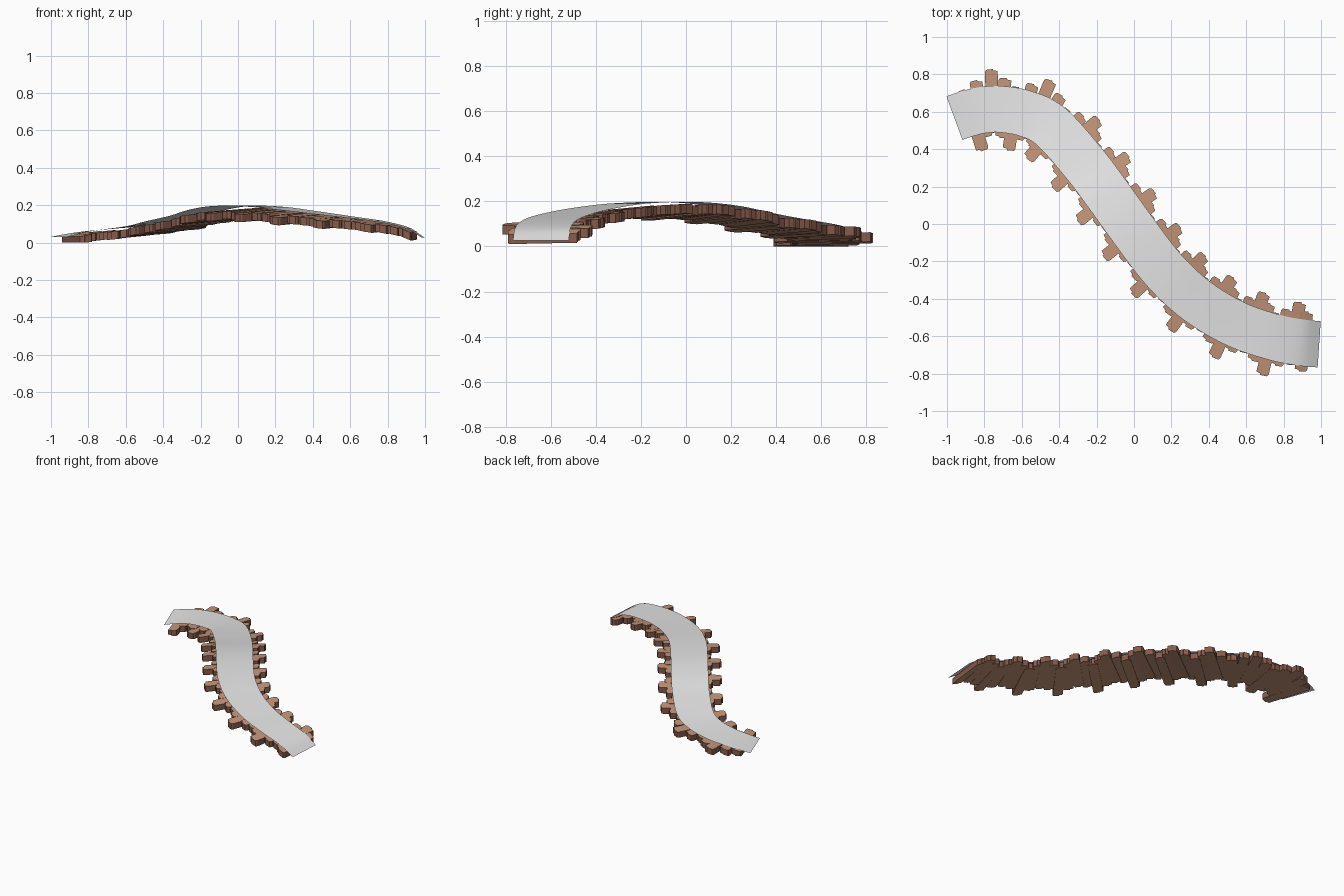
import bpy, bmesh, math
from mathutils import Vector

if "Cube" in bpy.data.objects:
    bpy.data.objects.remove(bpy.data.objects["Cube"])

# Centre line of the walkway
PATH = [Vector(p) for p in [
    (-.96, .566, .03), (-.9, .587, .043), (-.82, .607, .058), (-.72, .614, .07),
    (-.58, .59, .085), (-.445, .522, .106), (-.275, .334, .142), (-.148, .167, .179),
    (-.012, -.022, .197), (.157, -.243, .191), (.333, -.408, .17), (.54, -.533, .143),
    (.75, -.606, .115), (.9, -.635, .08), (.99, -.643, .027)]]


def sample_path(n=24):
    p = [2 * PATH[0] - PATH[1]] + PATH + [2 * PATH[-1] - PATH[-2]]
    out = []
    for i in range(1, len(p) - 2):
        a, b, c, d = p[i - 1:i + 3]
        for k in range(n):
            t = k / n
            out.append(.5 * (2 * b + (c - a) * t + (2 * a - 5 * b + 4 * c - d) * t ** 2
                             + (3 * b - a - 3 * c + d) * t ** 3))
    return out + [PATH[-1]]


PTS = sample_path()
DIST = [0]
for a, b in zip(PTS, PTS[1:]):
    DIST.append(DIST[-1] + (b - a).xy.length)
LENGTH = DIST[-1]


def centre(s):
    s = min(max(s, 0), LENGTH)
    for i in range(len(DIST) - 1):
        if s <= DIST[i + 1]:
            return PTS[i].lerp(PTS[i + 1], (s - DIST[i]) / (DIST[i + 1] - DIST[i]))
    return PTS[-1].copy()


def frame(s):
    """Point, forward direction and left direction at distance s."""
    d = centre(s + .03) - centre(s - .03)
    d /= d.xy.length
    return centre(s), d, Vector((-d.y, d.x, 0))


def material(name, col):
    m = bpy.data.materials.new(name)
    m.diffuse_color = (*col, 1)
    m.use_nodes = True
    m.node_tree.nodes["Principled BSDF"].inputs["Base Color"].default_value = m.diffuse_color
    return m


def make(name, bm, *mats):
    me = bpy.data.meshes.new(name)
    bm.to_mesh(me)
    bm.free()
    for m in mats:
        me.materials.append(m)
    ob = bpy.data.objects.new(name, me)
    bpy.context.collection.objects.link(ob)
    return ob


grey = material("path grey", (.8, .8, .8))
wood = material("light brown wood", (.55, .3, .19))
dark = material("dark brown wood", (.24, .105, .07))

# Smooth grey walkway ribbon
bm = bmesh.new()
rows = []
for i in range(97):
    c, d, n = frame(LENGTH * i / 96)
    rows.append([bm.verts.new(c + n * u) for u in (-.124, 0, .124)])
for a, b in zip(rows, rows[1:]):
    for j in range(2):
        bm.faces.new((a[j], b[j], b[j + 1], a[j + 1]))
for f in bm.faces:
    f.smooth = True
make("walkway", bm, grey)

# Planks below: (right overhang, left overhang, skew, extra drop), repeated in sets of four
SET = [(.09, .006, -.008, .006), (.022, .04, -.006, 0), (.004, .09, .004, .004), (.03, .045, -.006, .002)]
PERIOD, START, HALF, THICK = .235, .062, .034, .042
bm = bmesh.new()
for k in range(10):
    for j, (right, left, skew, drop) in enumerate(SET):
        s0 = START + k * PERIOD + (j + .5) * PERIOD / 4
        c, d, n = frame(s0)
        r, l = -.124 - right, .124 + left
        # outline with chipped ends
        outline = [(-HALF, r + .012), (-.012, r + .008), (-.010, r), (HALF * .8, r + .003),
                   (HALF, r + .016), (HALF, l - .012), (.010, l - .007), (.008, l),
                   (-HALF * .8, l - .003), (-HALF, l - .014)]
        mid = math.sin(math.pi * s0 / LENGTH)
        top, bot = [], []
        for ds, u in outline:
            w = -.006 - mid * (.014 + drop) + .07 * u * mid
            p = c + d * (ds + skew * u / .2) + n * u
            p.z = max(p.z + w, .03)
            top.append(bm.verts.new(p))
            bot.append(bm.verts.new((p.x, p.y, max(p.z - THICK, 0))))
        bm.faces.new(top)
        bm.faces.new(bot[::-1])
        for i in range(len(top)):
            m = (i + 1) % len(top)
            bm.faces.new((top[i], bot[i], bot[m], top[m])).material_index = 1
bmesh.ops.recalc_face_normals(bm, faces=bm.faces)
make("planks", bm, wood, dark)
